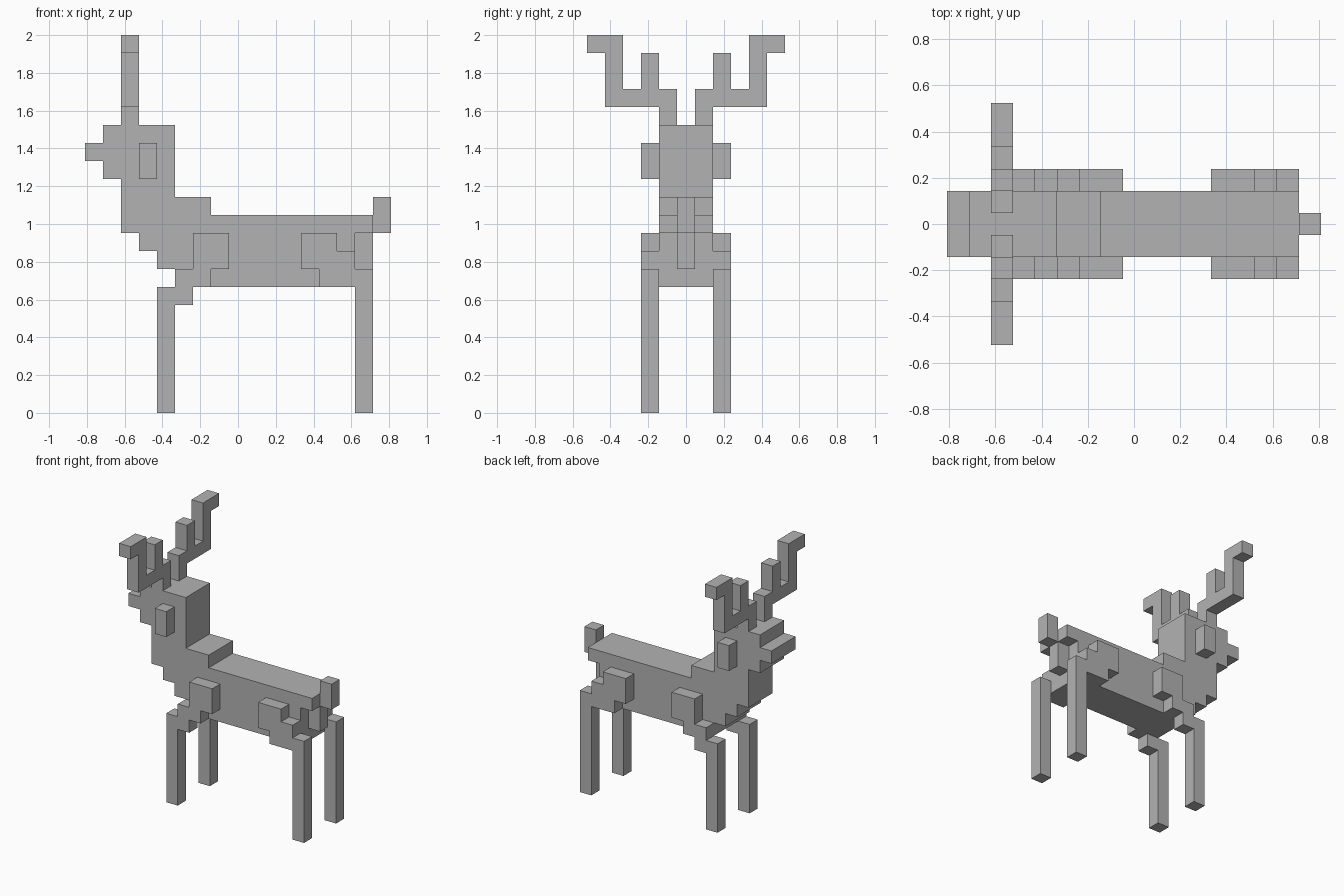
import bpy, bmesh
from mathutils import Vector

cube = bpy.data.objects.get("Cube")
if cube:
    bpy.data.objects.remove(cube, do_unlink=True)

U = 2 / 21      # one block of the grid
MID = 8.5       # middle of the animal's length, in blocks

grey = bpy.data.materials.new("plain grey")
grey.use_nodes = True
COLOUR = (0.45, 0.45, 0.45, 1)
grey.diffuse_color = COLOUR
grey.node_tree.nodes["Principled BSDF"].inputs["Base Color"].default_value = COLOUR


def slab(name, outline, start, end, across=False, pair=False):
    """Extrude a blocky outline: side profiles along y, or across profiles along x."""
    def place(a, b, depth):
        x, y = (depth, a) if across else (a, depth)
        return Vector((x - MID, y, b)) * U

    bm = bmesh.new()
    face = bm.faces.new([bm.verts.new(place(a, b, start)) for a, b in outline])
    push = place(0, 0, end) - place(0, 0, start)
    new = bmesh.ops.extrude_face_region(bm, geom=[face])["geom"]
    bmesh.ops.translate(bm, vec=push,
                        verts=[v for v in new if isinstance(v, bmesh.types.BMVert)])
    bmesh.ops.recalc_face_normals(bm, faces=bm.faces)
    mesh = bpy.data.meshes.new(name)
    bm.to_mesh(mesh)
    bm.free()
    mesh.materials.append(grey)
    obj = bpy.data.objects.new(name, mesh)
    bpy.context.collection.objects.link(obj)
    if pair:
        mirror = obj.modifiers.new("Mirror", "MIRROR")
        mirror.use_axis = (False, True, False)
        mirror.use_mirror_merge = False
    return obj


def steps(x, z, moves):
    """Outline from a starting corner and alternating horizontal/vertical moves."""
    points = [(x, z)]
    for i, move in enumerate(moves):
        x, z = (x + move, z) if i % 2 == 0 else (x, z + move)
        points.append((x, z))
    return points


# Muzzle, head, neck, chest and trunk in one stepped profile
slab("body", steps(0, 15, [1, 1, 4, -4, 2, -1, 9, -1, -1, -3, -10, 1, -1, 1,
                           -1, 1, -1, 3, -1, 1, -1]), -1.5, 1.5)

# Tail, tucked under the rump and turned up at the tip
slab("tail", steps(15, 8, [1, 2, 1, 2, -1, -2, -1]), -0.5, 0.5)

# Legs with stepped shoulders and thighs
slab("fore_legs", steps(4, 0, [1, 6, 1, 1, 1, 1, 1, 2, -2, -2, -1, -1, -1]),
     1.5, 2.5, pair=True)
slab("hind_legs", steps(15, 0, [1, 8, -1, 1, -1, 1, -2, -2, 1, -1, 2]),
     1.5, 2.5, pair=True)

# Ears
slab("ears", steps(3, 13, [1, 2, -1]), 1.5, 2.5, pair=True)

# Branching antlers
slab("antlers", steps(0.5, 16, [1, 1, 3, 3, 1, 1, -2, -3, -1, 2, -1, -2, -1]),
     2, 3, across=True, pair=True)
